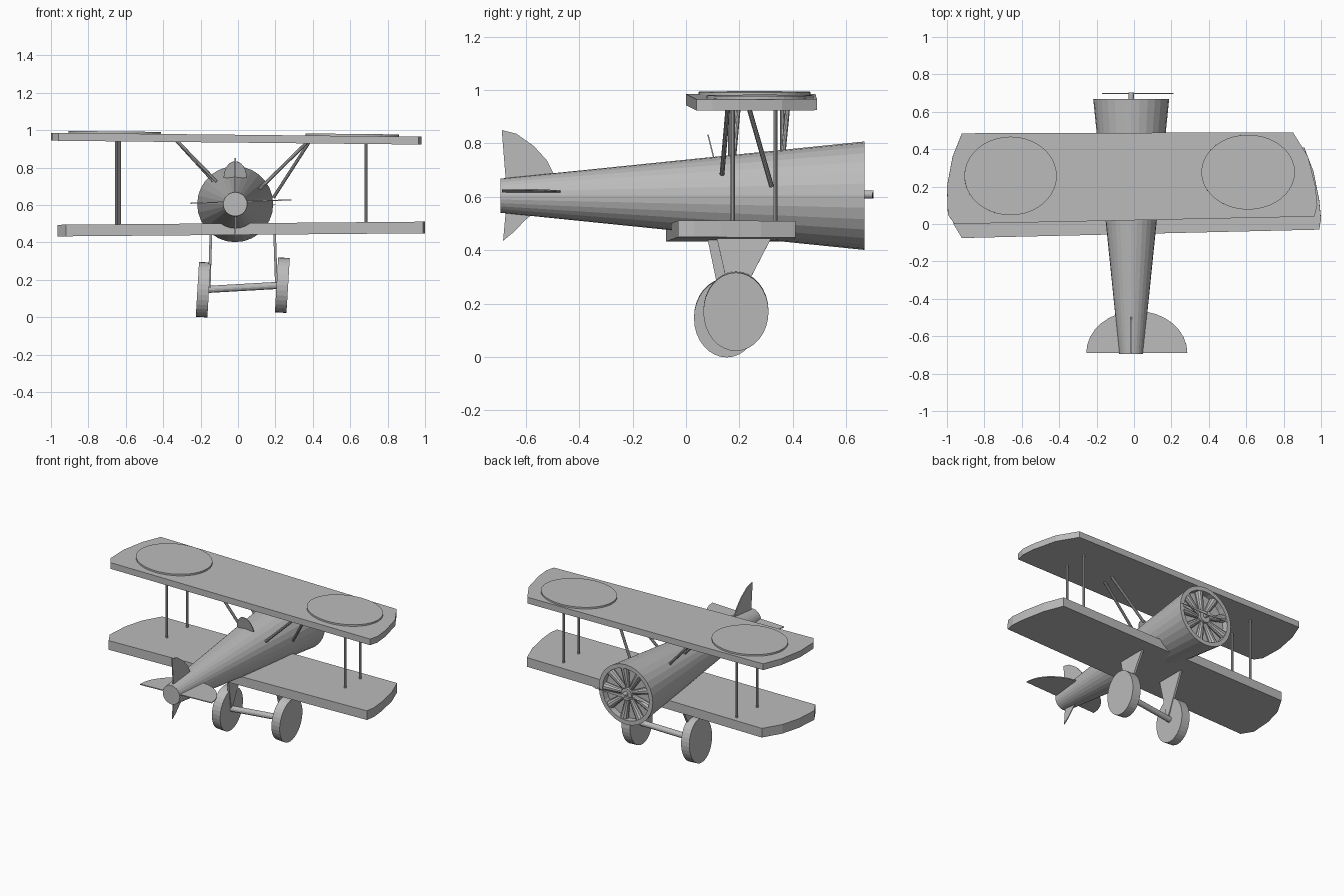
import bpy, bmesh, math
from mathutils import Vector, Matrix

cube = bpy.data.objects.get("Cube")
if cube:
    bpy.data.objects.remove(cube)

grey = bpy.data.materials.new("plain grey")
grey.use_nodes = True
GREY = (0.5, 0.5, 0.5, 1)
grey.diffuse_color = GREY
grey.node_tree.nodes["Principled BSDF"].inputs["Base Color"].default_value = GREY


def finish(name, bm):
    bmesh.ops.recalc_face_normals(bm, faces=bm.faces)
    mesh = bpy.data.meshes.new(name)
    bm.to_mesh(mesh)
    bm.free()
    mesh.materials.append(grey)
    obj = bpy.data.objects.new(name, mesh)
    bpy.context.collection.objects.link(obj)
    return obj


def rod(name, a, b, r1, r2=None, sides=10):
    """Cylinder or cone between two points."""
    a, b = Vector(a), Vector(b)
    d = b - a
    m = Matrix.Translation((a + b) / 2) @ d.to_track_quat('Z', 'Y').to_matrix().to_4x4()
    bm = bmesh.new()
    bmesh.ops.create_cone(bm, cap_ends=True, segments=sides, radius1=r1,
                          radius2=r1 if r2 is None else r2, depth=d.length, matrix=m)
    return finish(name, bm)


def plate(name, points, thickness):
    """Flat outline thickened along its normal, equally on both sides."""
    bm = bmesh.new()
    face = bm.faces.new([bm.verts.new(p) for p in points])
    face.normal_update()
    n = face.normal.copy()
    bmesh.ops.translate(bm, verts=bm.verts, vec=-n * thickness / 2)
    top = bmesh.ops.extrude_face_region(bm, geom=[face], use_keep_orig=True)["geom"]
    bmesh.ops.translate(bm, verts=[v for v in top if isinstance(v, bmesh.types.BMVert)],
                        vec=n * thickness)
    return finish(name, bm)


def arc(n, start, end):
    return [(math.cos(t), math.sin(t)) for t in
            (start + (end - start) * i / n for i in range(n + 1))]


# Wings: rounded tips, each one tilted a little
def wing(name, left, right, z, slope, thickness):
    plate(name, [(x, y, z + slope * x) for x, y in right + left[::-1]], thickness)


wing("upper_wing",
     [(-.96, 0), (-.995, .05), (-1, .2), (-.97, .36), (-.92, .485)],
     [(.965, .04), (.98, .1), (.97, .2), (.93, .36), (.85, .49)], .954, -.0105, .042)
wing("lower_wing",
     [(-.92, -.075), (-.965, 0), (-.955, .15), (-.92, .28), (-.85, .4)],
     [(.99, -.03), (1, .03), (.99, .13), (.96, .28), (.91, .41)], .471, .0085, .062)

# Raised discs on the upper wing
for side, cx, cy, rx, ry in (("right", -.66, .257, .247, .21), ("left", .61, .277, .25, .2)):
    plate(side + "_wing_disc",
          [(cx + rx * c, cy + ry * s, .979 - .0105 * (cx + rx * c))
           for c, s in arc(40, 0, math.tau)[:-1]], .014)

# Fuselage with a hollow engine front
CX, CZ, NOSE = -.015, .604, .668
bm = bmesh.new()
rings = []
for y, r in ((-.695, .064), (NOSE, .203), (NOSE, .175), (.625, .175)):
    rings.append([bm.verts.new((CX + r * c, y, CZ + r * s))
                  for c, s in arc(28, 0, math.tau)[:-1]])
for a, b in zip(rings, rings[1:]):
    for i in range(28):
        j = (i + 1) % 28
        bm.faces.new((a[i], a[j], b[j], b[i]))
bm.faces.new(rings[0])
bm.faces.new(rings[-1])
finish("fuselage", bm)

# Radial engine
for i, (c, s) in enumerate(arc(9, 0, math.tau)[:-1]):
    rod(f"engine_cylinder_{i}", (CX + .03 * c, .637, CZ + .03 * s),
        (CX + .18 * c, .637, CZ + .18 * s), .013, .028, 10)
rod("engine_hub", (CX, .62, CZ), (CX, .665, CZ), .04, sides=16)
rod("propeller_shaft", (CX, .66, CZ + .005), (CX, .702, CZ + .005), .015, sides=12)
plate("propeller", [(x, .698, CZ + z) for x, z in
                    ((-.17, 0), (.02, -.008), (.21, 0), (.02, .012))], .004)

# Tail surfaces
plate("tail_fin", [(CX, y, z) for y, z in
                   ((-.69, .85), (-.635, .836), (-.57, .79), (-.52, .735), (-.488, .67),
                    (-.49, .6), (-.6, .515), (-.645, .468), (-.685, .435), (-.67, .6))], .006)
plate("tailplane", [(.015 + .27 * c, -.69 + .225 * s, .618 + .009 * c)
                    for c, s in arc(16, 0, math.pi)], .006)

# Windscreen leaning back over the cockpit
plate("windscreen", [(CX + .062 * c, .104 - .022 * s, .745 + .088 * s)
                     for c, s in arc(12, 0, math.pi)], .005)

# Outer wing struts
for i, (x, y) in enumerate(((-.65, .165), (-.633, .36), (.685, .175), (.685, .335))):
    rod(f"wing_strut_{i}", (x, y, .48), (x, y, .95), .008)

# Slanted struts from the fuselage to the upper wing
for i, (a, b) in enumerate((((.115, .135, .685), (.37, .157, .935)),
                            ((.19, .32, .64), (.38, .235, .935)),
                            ((-.115, .177, .725), (-.33, .197, .945)),
                            ((-.125, .36, .72), (-.33, .382, .945)))):
    rod(f"body_strut_{i}", a, b, .009)

# Landing gear: oval wheels, triangular legs and an axle
hubs = {"left": Vector((.237, .187, .171)), "right": Vector((-.186, .152, .147))}
for side, hub in hubs.items():
    wheel = rod(side + "_wheel", (-.031, 0, 0), (.031, 0, 0), 1, sides=32)
    wheel.data.transform(Matrix.Diagonal((1, .122, .147, 1)))
    wheel.data.transform(Matrix.Translation(hub) @ Matrix.Rotation(.06, 4, 'Y'))
    inward = math.copysign(.032, hub.x)
    x = hub.x - inward
    plate(side + "_leg", [(x, hub.y - .01, hub.z), (x - inward * .3, hub.y - .075, .46),
                          (x - inward * .3, hub.y + .14, .46)], .014)
rod("axle", hubs["right"], hubs["left"], .019, sides=14)
